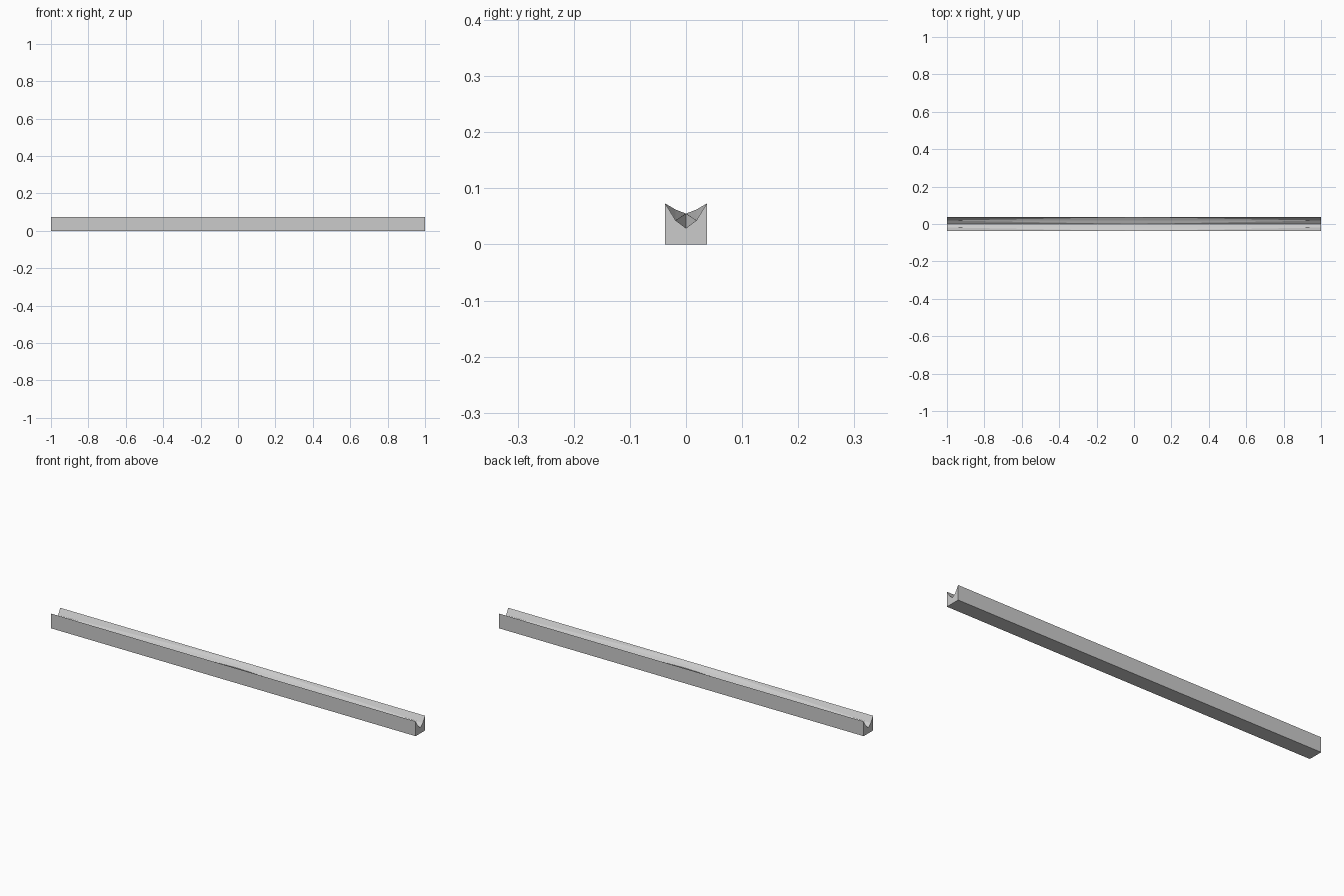
import bpy, bmesh

if "Cube" in bpy.data.objects:
    bpy.data.objects.remove(bpy.data.objects["Cube"])

W, H = 0.037, 0.073
# half groove profiles (y, z): rim, shoulder, centre
END = [(W, H), (0.0185, 0.043), (0.0, 0.029)]
MID = [(W, H), (0.0185, 0.0622), (0.0, 0.055)]

bm = bmesh.new()


def section(x, half):
    """Closed cross-section: base corners plus the mirrored groove."""
    pts = [(-W, 0), (W, 0)] + half + [(-y, z) for y, z in half[-2::-1]]
    return [bm.verts.new((x, y, z)) for y, z in pts]


left, mid, right = section(-1, END), section(0, MID), section(1, END)

# long faces: deep groove at both ends, rising to a shallow middle
for end in (left, right):
    n = len(end)
    for i in range(n):
        j = (i + 1) % n
        if 2 <= i <= 5:
            # twisted groove faces, split from the end shoulder
            s, o = (j, i) if i in (2, 4) else (i, j)
            bm.faces.new((end[s], mid[s], mid[o]))
            bm.faces.new((end[s], mid[o], end[o]))
        else:
            bm.faces.new((end[i], end[j], mid[j], mid[i]))

# end caps
bm.faces.new(left)
bm.faces.new(right)
bmesh.ops.recalc_face_normals(bm, faces=bm.faces)

mesh = bpy.data.meshes.new("grooved_beam")
bm.to_mesh(mesh)
bm.free()
beam = bpy.data.objects.new("grooved_beam", mesh)
bpy.context.collection.objects.link(beam)
